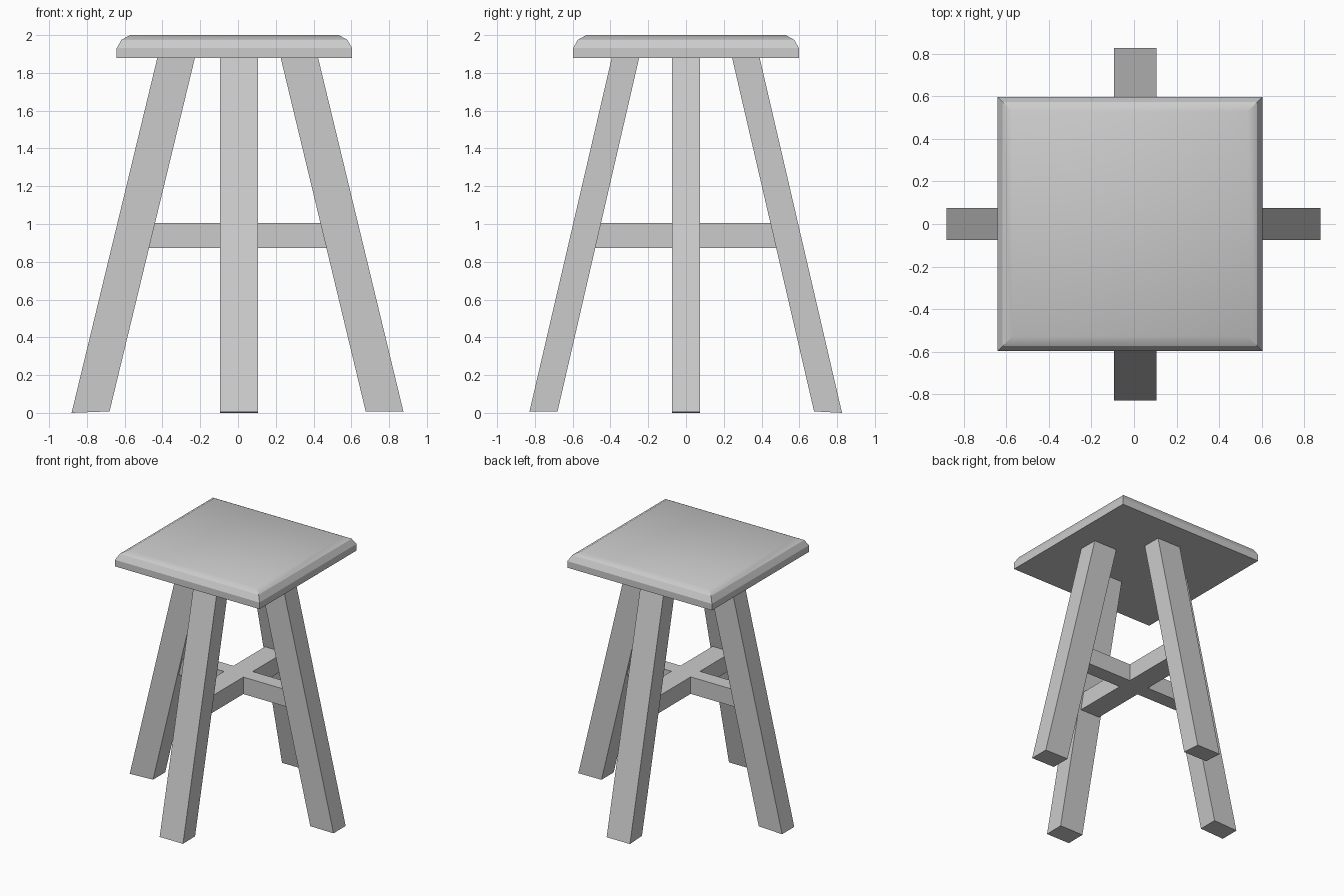
import bpy, bmesh
from math import radians

if "Cube" in bpy.data.objects:
    bpy.data.objects.remove(bpy.data.objects["Cube"])


def loft(name, rings):
    """Closed solid through a stack of four-point rings."""
    bm = bmesh.new()
    vs = [[bm.verts.new(p) for p in ring] for ring in rings]
    bm.faces.new(vs[0][::-1])
    bm.faces.new(vs[-1])
    for lo, hi in zip(vs, vs[1:]):
        for i in range(4):
            j = (i + 1) % 4
            bm.faces.new((lo[i], lo[j], hi[j], hi[i]))
    bmesh.ops.recalc_face_normals(bm, faces=bm.faces)
    me = bpy.data.meshes.new(name)
    bm.to_mesh(me)
    bm.free()
    ob = bpy.data.objects.new(name, me)
    bpy.context.collection.objects.link(ob)
    return ob


def rect(x0, x1, y0, y1, z):
    return [(x0, y0, z), (x1, y0, z), (x1, y1, z), (x0, y1, z)]


def box(name, x0, x1, y0, y1, z0, z1):
    return loft(name, [rect(x0, x1, y0, y1, z0), rect(x0, x1, y0, y1, z1)])


# Seat: square board with a two-step rounded upper edge (inset, height)
profile = [(0, 1.88), (0, 1.931), (0.025, 1.975), (0.07, 2.0)]
seat = loft("seat", [rect(-0.642 + d, 0.604 - d, -0.598 + d, 0.598 - d, z)
                     for d, z in profile])
bpy.context.view_layer.objects.active = seat
seat.select_set(True)
bpy.ops.object.shade_smooth_by_angle(angle=radians(29.5))


# Splayed legs, sheared outwards: (inner, outer) at foot and at seat
def leg(name, axis, sign, foot, head, side, inner_z, outer_z):
    rings = []
    for (a, b), za, zb in ((foot, inner_z, outer_z), (head, 1.88, 1.88)):
        ring = [(a, side[0], za), (b, side[0], zb), (b, side[1], zb), (a, side[1], za)]
        rings.append([(sign * u, v, z) if axis == "x" else (v, sign * u, z)
                      for u, v, z in ring])
    return loft(name, rings)


x_side, y_side = (-0.075, 0.075), (-0.095, 0.106)
leg("left_leg", "x", -1, (0.68, 0.881), (0.228, 0.427), x_side, 0.008, 0)
leg("right_leg", "x", 1, (0.676, 0.876), (0.226, 0.424), x_side, 0.008, 0.006)
leg("front_leg", "y", -1, (0.68, 0.829), (0.248, 0.393), y_side, 0.008, 0.006)
leg("back_leg", "y", 1, (0.678, 0.826), (0.244, 0.390), y_side, 0.008, 0)

# Crossed stretchers running into the legs
box("side_to_side_stretcher", -0.51, 0.51, -0.057, 0.057, 0.873, 1.005)
box("front_to_back_stretcher", -0.08, 0.086, -0.51, 0.51, 0.873, 1.005)
